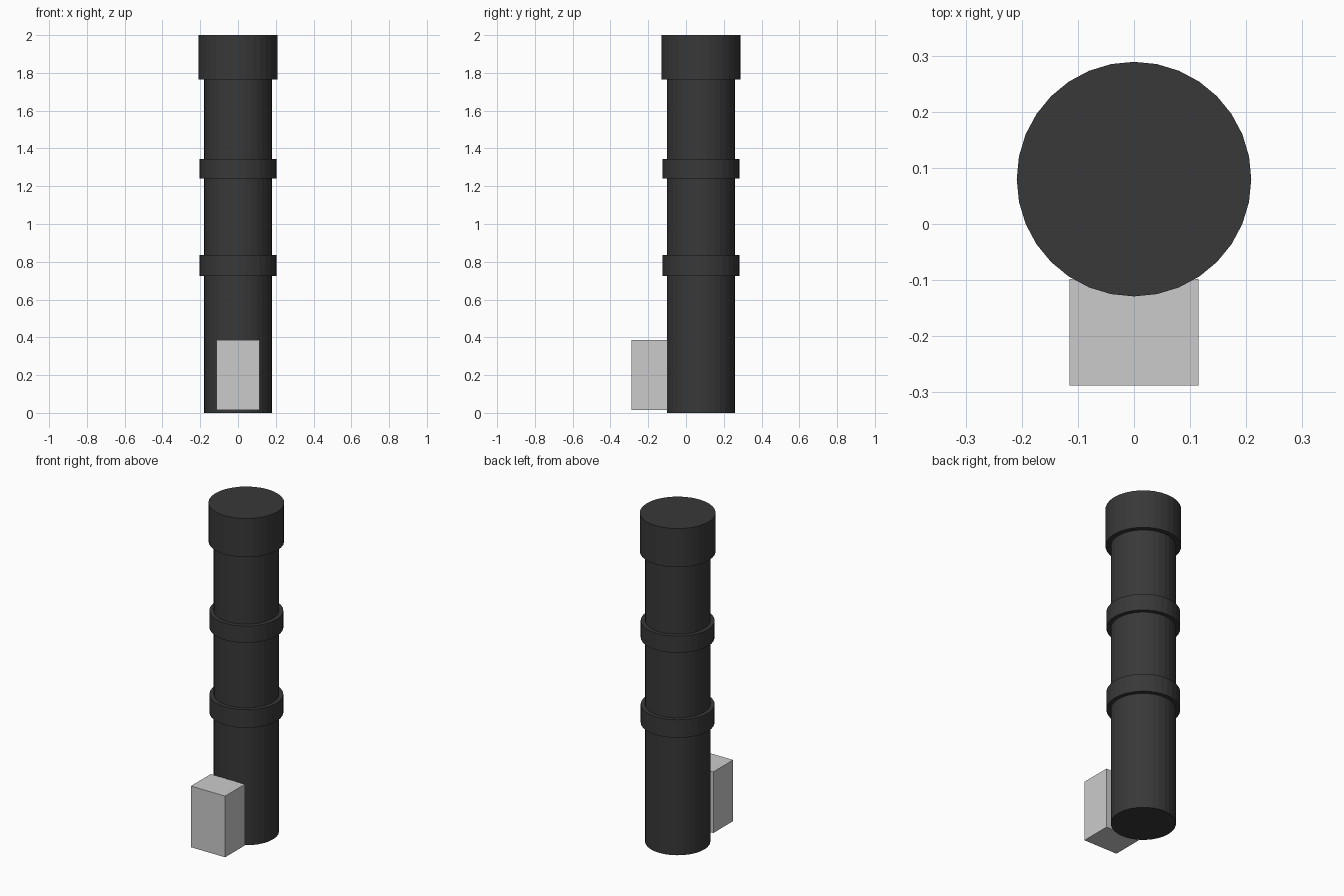
import bpy

if "Cube" in bpy.data.objects:
    bpy.data.objects.remove(bpy.data.objects["Cube"])

SIDES = 32
AXIS_Y = 0.08

black = bpy.data.materials.new("black_rubber")
black.diffuse_color = (0.04, 0.04, 0.04, 1)
black.use_nodes = True
black.node_tree.nodes["Principled BSDF"].inputs["Base Color"].default_value = black.diffuse_color


def cylinder(name, radius, z0, z1):
    bpy.ops.mesh.primitive_cylinder_add(
        vertices=SIDES, radius=radius, depth=z1 - z0,
        location=(0, AXIS_Y, (z0 + z1) / 2))
    ob = bpy.context.object
    ob.name = name
    ob.data.materials.append(black)
    return ob


def box(name, x0, x1, y0, y1, z0, z1):
    bpy.ops.mesh.primitive_cube_add(
        size=1, location=((x0 + x1) / 2, (y0 + y1) / 2, (z0 + z1) / 2))
    ob = bpy.context.object
    ob.name = name
    ob.scale = (x1 - x0, y1 - y0, z1 - z0)
    bpy.ops.object.transform_apply(location=False, rotation=False, scale=True)
    return ob


# Main post, raised bands and wider top cap
cylinder("post", 0.18, 0.0, 1.78)
for name, z0, z1 in (("lower_band", 0.725, 0.835), ("upper_band", 1.242, 1.344)):
    cylinder(name, 0.204, z0, z1)
cylinder("top_cap", 0.209, 1.765, 2.0)

# Plain box standing against the front of the post
box("front_box", -0.115, 0.115, -0.288, -0.098, 0.014, 0.386)
